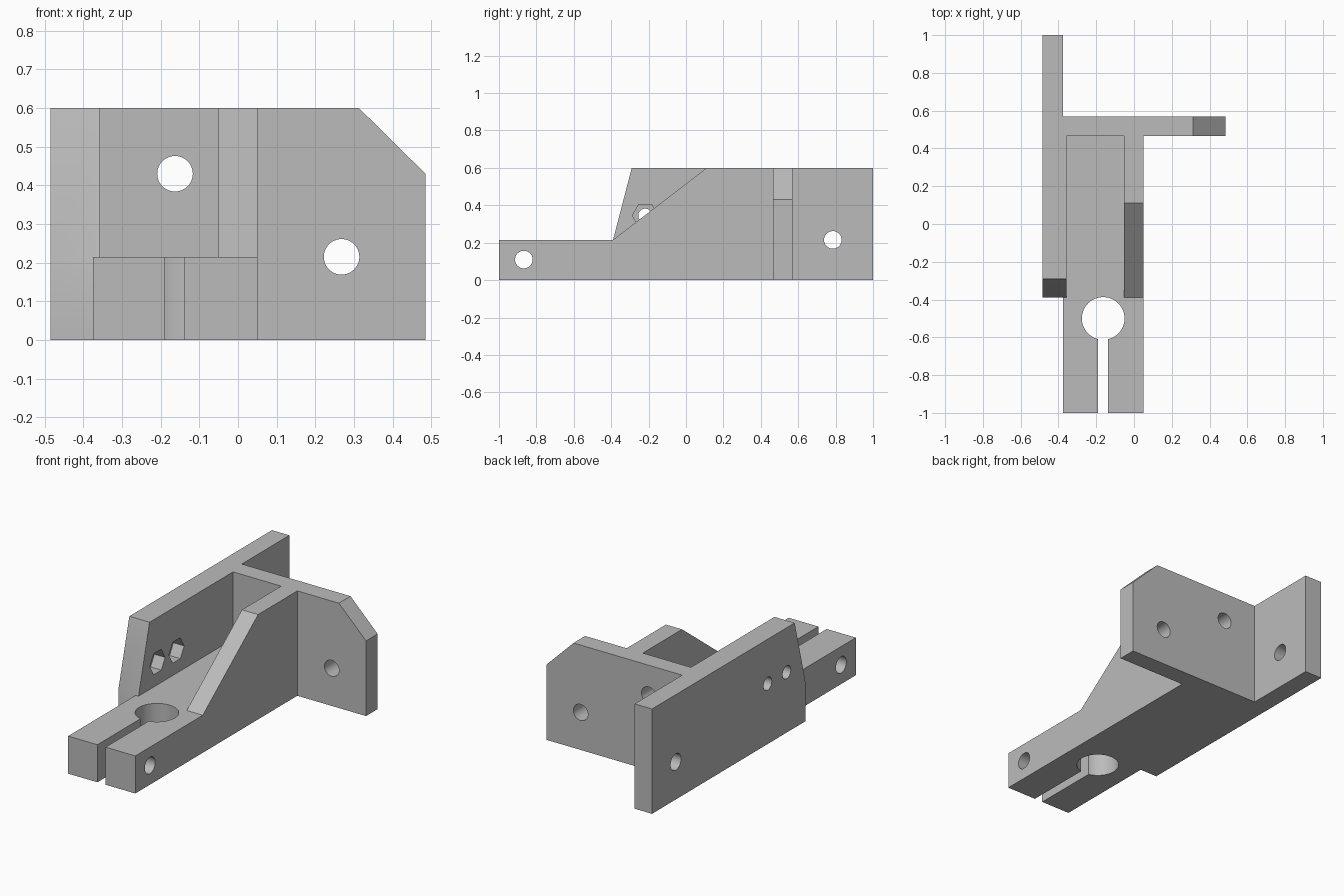
import bpy
import bmesh
import math
from mathutils import Matrix, Vector

cube = bpy.data.objects.get("Cube")
if cube:
    bpy.data.objects.remove(cube, do_unlink=True)

grey = bpy.data.materials.new("plain grey")
grey.use_nodes = True
COLOUR = (0.5, 0.5, 0.5, 1)
grey.diffuse_color = COLOUR
grey.node_tree.nodes["Principled BSDF"].inputs["Base Color"].default_value = COLOUR

# Each axis maps profile (u, v) and depth w to a point
PLACE = {
    "x": lambda u, v, w: (w, u, v),
    "y": lambda u, v, w: (u, w, v),
    "z": lambda u, v, w: (u, v, w),
}


def prism(name, axis, profile, low, high):
    """Extrude a flat profile along an axis from low to high."""
    bm = bmesh.new()
    place = PLACE[axis]
    face = bm.faces.new([bm.verts.new(place(u, v, low)) for u, v in profile])
    move = Vector(place(0, 0, high - low))
    new = bmesh.ops.extrude_face_region(bm, geom=[face])["geom"]
    bmesh.ops.translate(bm, vec=move, verts=[g for g in new if isinstance(g, bmesh.types.BMVert)])
    bmesh.ops.recalc_face_normals(bm, faces=bm.faces)
    mesh = bpy.data.meshes.new(name)
    bm.to_mesh(mesh)
    bm.free()
    mesh.materials.append(grey)
    obj = bpy.data.objects.new(name, mesh)
    bpy.context.collection.objects.link(obj)
    return obj


def rect(u0, u1, v0, v1):
    return [(u0, v0), (u1, v0), (u1, v1), (u0, v1)]


def ring(u, v, radius, sides=48):
    turns = [math.tau * i / sides for i in range(sides)]
    return [(u + radius * math.cos(a), v + radius * math.sin(a)) for a in turns]


def combine(target, tool, operation):
    """Apply a boolean and discard the tool."""
    tool.hide_render = True
    mod = target.modifiers.new("boolean", "BOOLEAN")
    mod.operation = operation
    mod.solver = "EXACT"
    mod.object = tool
    bpy.context.view_layer.update()
    graph = bpy.context.evaluated_depsgraph_get()
    mesh = bpy.data.meshes.new_from_object(target.evaluated_get(graph))
    target.modifiers.clear()
    target.data = mesh
    bpy.data.objects.remove(tool, do_unlink=True)


H = 0.6         # full height
ARM_H = 0.215   # clamp arm height
LEFT = -0.485   # outer face of the long plate
FRONT = -0.39   # front of the upright walls

# Clamp arm, running back as the floor between the walls
bracket = prism("bracket", "z", rect(-0.375, 0.05, -1, 0.52), 0, ARM_H)

# Long side plate with sloped front, thicker ahead of the cross plate
side = [(FRONT, 0), (1, 0), (1, H), (-0.29, H), (FRONT, ARM_H)]
thick = [(FRONT, 0), (0.5, 0), (0.5, H), (-0.29, H), (FRONT, ARM_H)]
gusset = [(FRONT, 0), (0.52, 0), (0.52, H), (0.11, H), (FRONT, ARM_H)]
cross = [(LEFT, 0), (0.485, 0), (0.485, 0.43), (0.313, H), (LEFT, H)]
upper = [(FRONT, ARM_H), (0.5, ARM_H), (0.5, H), (-0.29, H)]

for part in (
    prism("side_plate", "x", side, LEFT, -0.375),
    prism("side_thickening", "x", upper, -0.43, -0.357),
    prism("gusset", "x", gusset, -0.052, 0.05),
    prism("cross_plate", "y", cross, 0.465, 0.57),
):
    combine(bracket, part, "UNION")

# Rod bore, clamp slot and bolt holes
cutters = [
    prism("rod_bore", "z", ring(-0.163, -0.5, 0.113, 64), -0.1, 0.4),
    prism("clamp_slot", "z", rect(-0.19, -0.138, -1.1, -0.55), -0.1, 0.4),
    prism("clamp_hole", "x", ring(-0.867, 0.11, 0.047), -0.6, 0.2),
    prism("side_hole", "x", ring(0.785, 0.215, 0.047), -0.6, -0.3),
    prism("cross_hole_upper", "y", ring(-0.163, 0.43, 0.046), 0.4, 0.7),
    prism("cross_hole_lower", "y", ring(0.268, 0.215, 0.046), 0.4, 0.7),
]
# Pair of small bolt holes with hexagonal nut pockets
for y in (-0.218, -0.046):
    cutters.append(prism("nut_hole", "x", ring(y, 0.345, 0.037), -0.6, -0.3))
    cutters.append(prism("nut_pocket", "x", ring(y, 0.345, 0.069, 6), -0.425, -0.3))
for cutter in cutters:
    combine(bracket, cutter, "DIFFERENCE")

# Merge the flat faces left by the unions
bm = bmesh.new()
bm.from_mesh(bracket.data)
bmesh.ops.remove_doubles(bm, verts=bm.verts, dist=0.0001)
bmesh.ops.dissolve_limit(bm, angle_limit=0.01, verts=bm.verts, edges=bm.edges)
bm.to_mesh(bracket.data)
bm.free()

bpy.ops.object.select_all(action="DESELECT")
bracket.select_set(True)
bpy.context.view_layer.objects.active = bracket
bpy.ops.object.shade_smooth_by_angle(angle=math.radians(30))
